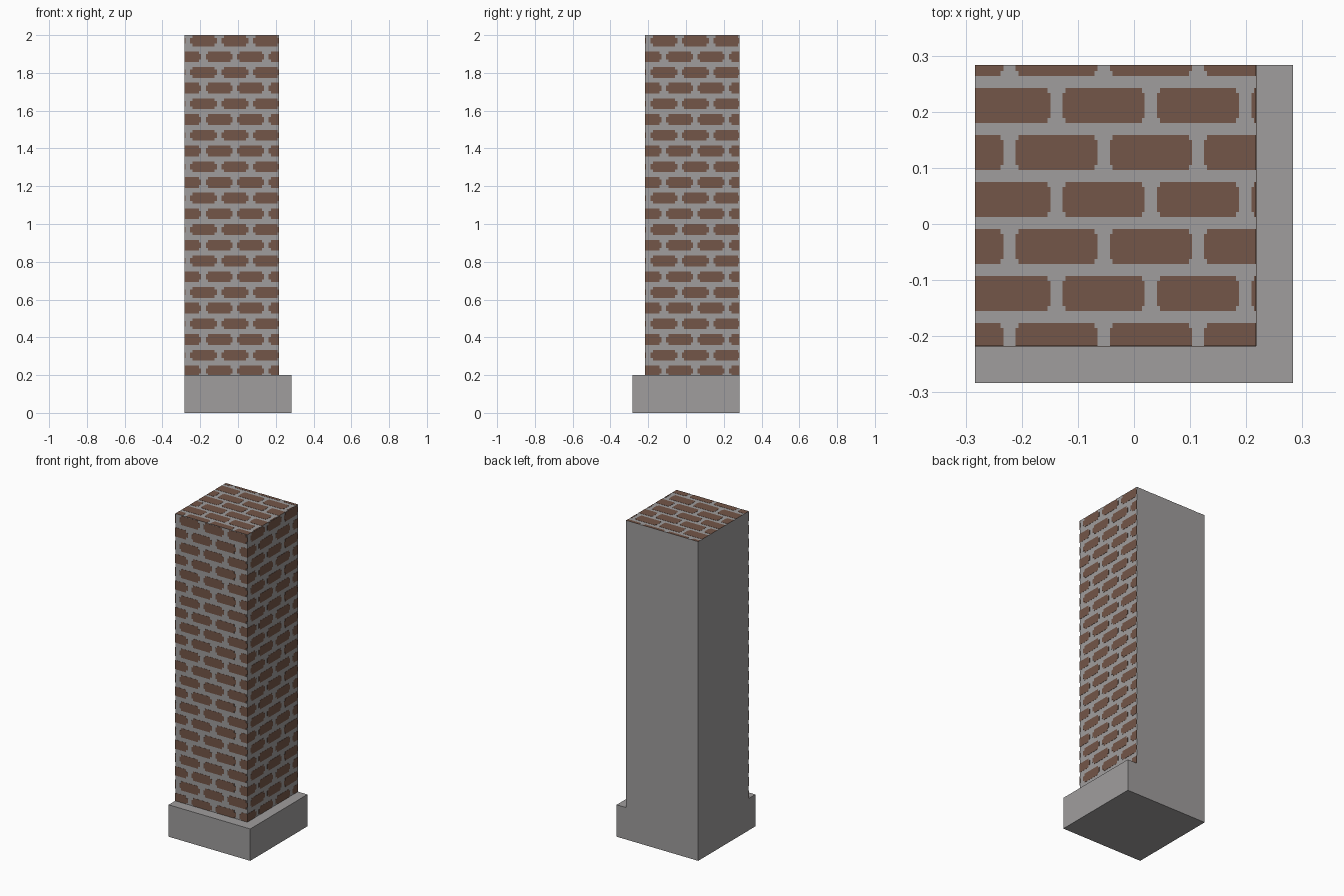
import bpy, bmesh, math
from mathutils import Vector

if "Cube" in bpy.data.objects:
    bpy.data.objects.remove(bpy.data.objects["Cube"])

def material(name, color):
    m = bpy.data.materials.new(name)
    m.diffuse_color = (*color, 1)
    m.use_nodes = True
    m.node_tree.nodes["Principled BSDF"].inputs["Base Color"].default_value = m.diffuse_color
    return m

MORTAR = material("mortar grey", (0.350, 0.340, 0.340))
BRICK = material("brick brown", (0.174, 0.093, 0.065))

def add_object(name, bm, mat):
    me = bpy.data.meshes.new(name)
    bm.to_mesh(me)
    bm.free()
    me.materials.append(mat)
    ob = bpy.data.objects.new(name, me)
    bpy.context.collection.objects.link(ob)
    return ob

def box(name, lo, hi, mat):
    bm = bmesh.new()
    bmesh.ops.create_cube(bm, size=1)
    for v in bm.verts:
        v.co = [lo[i] if v.co[i] < 0 else hi[i] for i in range(3)]
    return add_object(name, bm, mat)

def brick_outline(u, v, w, h, nu, nv, pw, ph):
    """Rectangle with notched corners, clipped to the panel."""
    a, b = w / 2, h / 2
    corner = [(a, b - nv), (a - nu, b - nv), (a - nu, b)]
    pts = (corner + [(-x, y) for x, y in reversed(corner)]
           + [(-x, -y) for x, y in corner] + [(x, -y) for x, y in reversed(corner)])
    out = []
    for x, y in pts:
        p = (min(max(u + x, 0), pw), min(max(v + y, 0), ph))
        if not out or math.dist(p, out[-1]) > 1e-5:
            out.append(p)
    if math.dist(out[0], out[-1]) < 1e-5:
        out.pop()
    us, vs = [p[0] for p in out], [p[1] for p in out]
    return out if max(us) - min(us) > 1e-4 and max(vs) - min(vs) > 1e-4 else None

def brick_panel(name, origin, U, V, pw, ph, u0, v0, pitch_u, pitch_v, w, h, nu, nv):
    """Running-bond bricks as thin plates; (u0, v0) is the centre of one brick."""
    origin, U, V = Vector(origin), Vector(U), Vector(V)
    N = U.cross(V) * 0.001
    bm = bmesh.new()
    for r in range(-30, 31):
        v = v0 + r * pitch_v
        if v + h / 2 <= 0 or v - h / 2 >= ph:
            continue
        for c in range(-5, 6):
            u = u0 + (c + 0.5 * (r % 2)) * pitch_u
            if u + w / 2 <= 0 or u - w / 2 >= pw:
                continue
            pts = brick_outline(u, v, w, h, nu, nv, pw, ph)
            if not pts:
                continue
            low = [bm.verts.new(origin + U * x + V * y) for x, y in pts]
            top = [bm.verts.new(p.co + N) for p in low]
            bm.faces.new(top)
            for i in range(len(pts)):
                j = (i + 1) % len(pts)
                bm.faces.new((low[i], low[j], top[j], top[i]))
    return add_object(name, bm, BRICK)

E, I = 0.283, 0.217      # outer edge, set-back edge
Z0, Z1 = 0.2, 2.0

# Plinth and column (column flush with the left and back of the plinth)
box("plinth", (-E, -E, 0), (E, E, Z0), MORTAR)
box("column", (-E, -I, Z0), (I, E, Z1), MORTAR)

# Brickwork on front, right and top only
side = dict(pw=0.5, ph=Z1 - Z0, u0=0.1, v0=1.769, pitch_u=1 / 6, pitch_v=0.0832,
            w=0.142, h=0.057, nu=0.012, nv=0.014)
brick_panel("front_bricks", (-E, -I, Z0), (1, 0, 0), (0, 0, 1), **side)
brick_panel("right_bricks", (I, -I, Z0), (0, 1, 0), (0, 0, 1), **side)
brick_panel("top_bricks", (-E, -I, Z1), (1, 0, 0), (0, 1, 0), pw=0.5, ph=0.5,
            u0=0.229, v0=0.4285, pitch_u=0.168, pitch_v=0.0838,
            w=0.146, h=0.0625, nu=0.005, nv=0.009)
